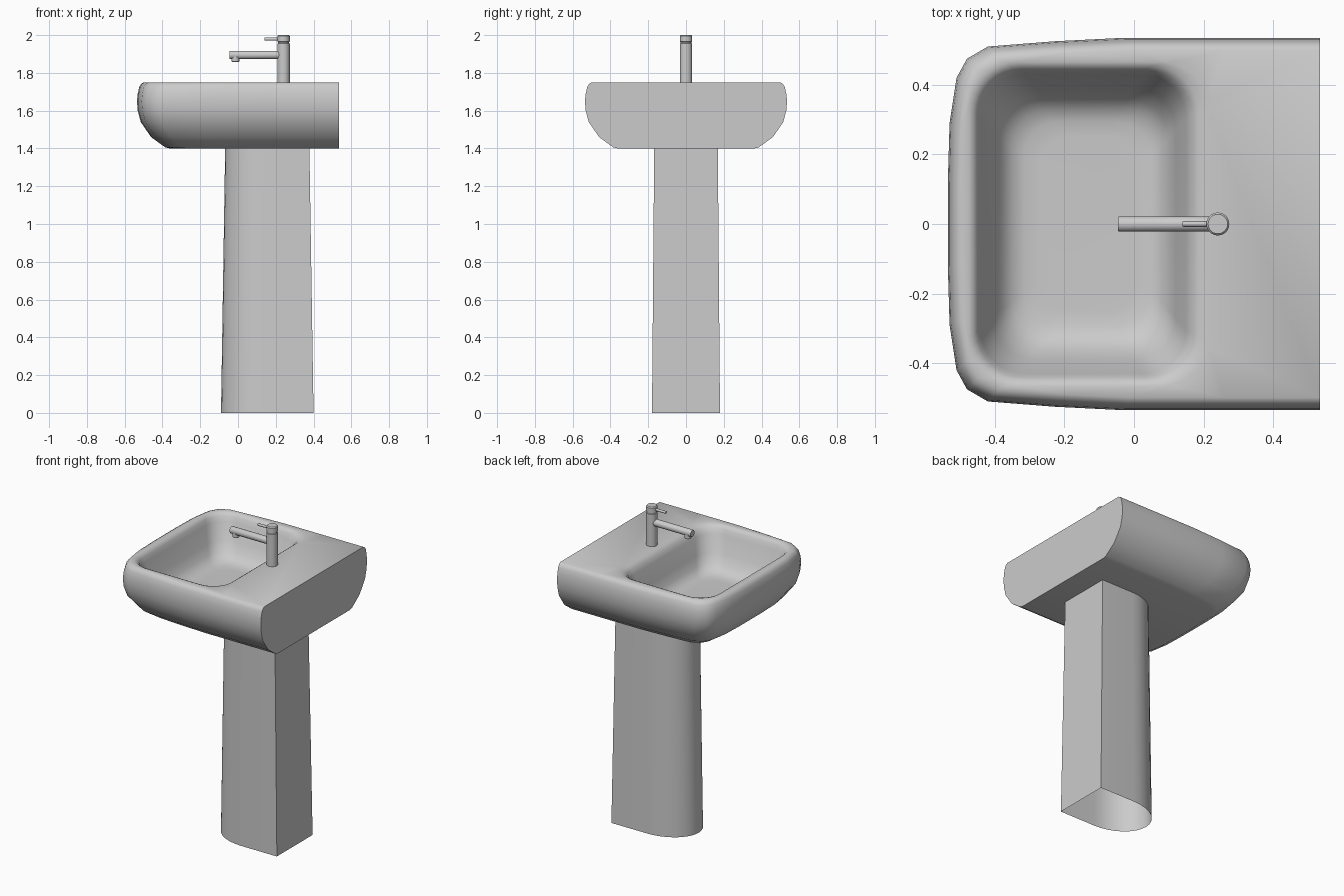
import bpy, bmesh, math

if "Cube" in bpy.data.objects:
    bpy.data.objects.remove(bpy.data.objects["Cube"])


def finish(name, bm, angle=42):
    bmesh.ops.recalc_face_normals(bm, faces=bm.faces)
    me = bpy.data.meshes.new(name)
    bm.to_mesh(me)
    bm.free()
    ob = bpy.data.objects.new(name, me)
    bpy.context.collection.objects.link(ob)
    bpy.ops.object.select_all(action='DESELECT')
    ob.select_set(True)
    bpy.context.view_layer.objects.active = ob
    bpy.ops.object.shade_smooth_by_angle(angle=math.radians(angle))
    return ob


def loft(bm, rings, cap_start=False, cap_end=False):
    """Skin a list of closed rings with equal point counts."""
    vs = [[bm.verts.new(p) for p in r] for r in rings]
    n = len(vs[0])
    for a, b in zip(vs, vs[1:]):
        for i in range(n):
            j = (i + 1) % n
            bm.faces.new((a[i], a[j], b[j], b[i]))
    if cap_start:
        bm.faces.new(vs[0])
    if cap_end:
        bm.faces.new(vs[-1])
    return vs


def mirrored(half):
    """Close a half outline (y >= 0) by mirroring it over y = 0."""
    return half + [(x, -y) for x, y in reversed(half) if y > 1e-6]


def loop_edges(bm, ring):
    return [bm.edges.get((ring[i], ring[(i + 1) % len(ring)])) for i in range(len(ring))]


def rounded_rect(x0, x1, yh, r, z, steps=8):
    pts = []
    for cx, cy, start in ((x1 - r, yh - r, 0), (x0 + r, yh - r, 90),
                          (x0 + r, r - yh, 180), (x1 - r, r - yh, 270)):
        for i in range(steps + 1):
            a = math.radians(start + 90 * i / steps)
            pts.append((cx + r * math.cos(a), cy + r * math.sin(a), z))
    return pts


def lathe(name, profile, place, seg=24):
    """Turned part: profile of (radius, height); place maps local to world."""
    bm = bmesh.new()
    loft(bm, [[place(r * math.cos(2 * math.pi * i / seg), r * math.sin(2 * math.pi * i / seg), h)
               for i in range(seg)] for r, h in profile], True, True)
    return finish(name, bm, 35)


# Basin: outer shell with flat back, bowl, and deck joining them
outline = mirrored([(.535, .535), (.25, .535), (-.03, .535), (-.23, .525), (-.42, .51),
                    (-.48, .475), (-.51, .42), (-.53, .29), (-.535, .12), (-.535, 0)])


def shell_ring(inset, z):
    sy = (.535 - inset) / .535
    sx = (1.07 - inset) / 1.07
    return [(.535 - (.535 - x) * sx, y * sy, z) for x, y in outline]


bm = bmesh.new()
shell = loft(bm, [shell_ring(*p) for p in (
    (.175, 1.40), (.15, 1.406), (.075, 1.46), (.02, 1.54), (.004, 1.60), (0, 1.65),
    (.004, 1.69), (.012, 1.725), (.022, 1.742), (.036, 1.75))], cap_start=True)
bowl = loft(bm, [rounded_rect(*p) for p in (
    (-.475, .215, .465, .14, 1.75), (-.462, .185, .453, .135, 1.745),
    (-.45, .165, .441, .13, 1.73), (-.44, .15, .43, .125, 1.70),
    (-.405, .12, .39, .12, 1.60), (-.38, .10, .36, .115, 1.545),
    (-.35, .075, .33, .11, 1.515), (-.315, .045, .295, .10, 1.502),
    (-.27, .01, .25, .09, 1.50))], cap_end=True)
bmesh.ops.triangle_fill(bm, use_beauty=True,
                        edges=loop_edges(bm, shell[-1]) + loop_edges(bm, bowl[0]))
finish("basin", bm)

# Pedestal: hollow tapered D-section, flat at the back
quarter = [(.15 + .24 * math.cos(a), .18 * math.sin(a))
           for a in (math.radians(90 + 90 * i / 8) for i in range(9))]
section = mirrored([(.40, .18)] + quarter)
bm = bmesh.new()
loft(bm, [[(.155 + (x - .155) * sx, y * sy, z) for x, y in section]
          for z, sx, sy in ((0, 1, 1), (1.402, .91, .935))])
finish("pedestal", bm)

# Tap
TX = .241
upright = lambda a, b, h: (TX + a, b, h)
along_x = lambda zc: (lambda a, b, h: (h, a, zc + b))
lathe("tap_body", [(.033, 1.745), (.033, 1.955), (.029, 1.957), (.029, 1.963),
                   (.033, 1.965), (.033, 1.994), (.028, 2.0)], upright)
lathe("tap_spout", [(.020, -.046), (.022, -.043), (.022, .235)], along_x(1.895))
lathe("tap_nozzle", [(.016, 1.857), (.021, 1.861), (.021, 1.89)],
      lambda a, b, h: (-.014 + a, b, h))
lathe("tap_lever", [(.007, .14), (.008, .143), (.008, .23)], along_x(1.979), 12)
